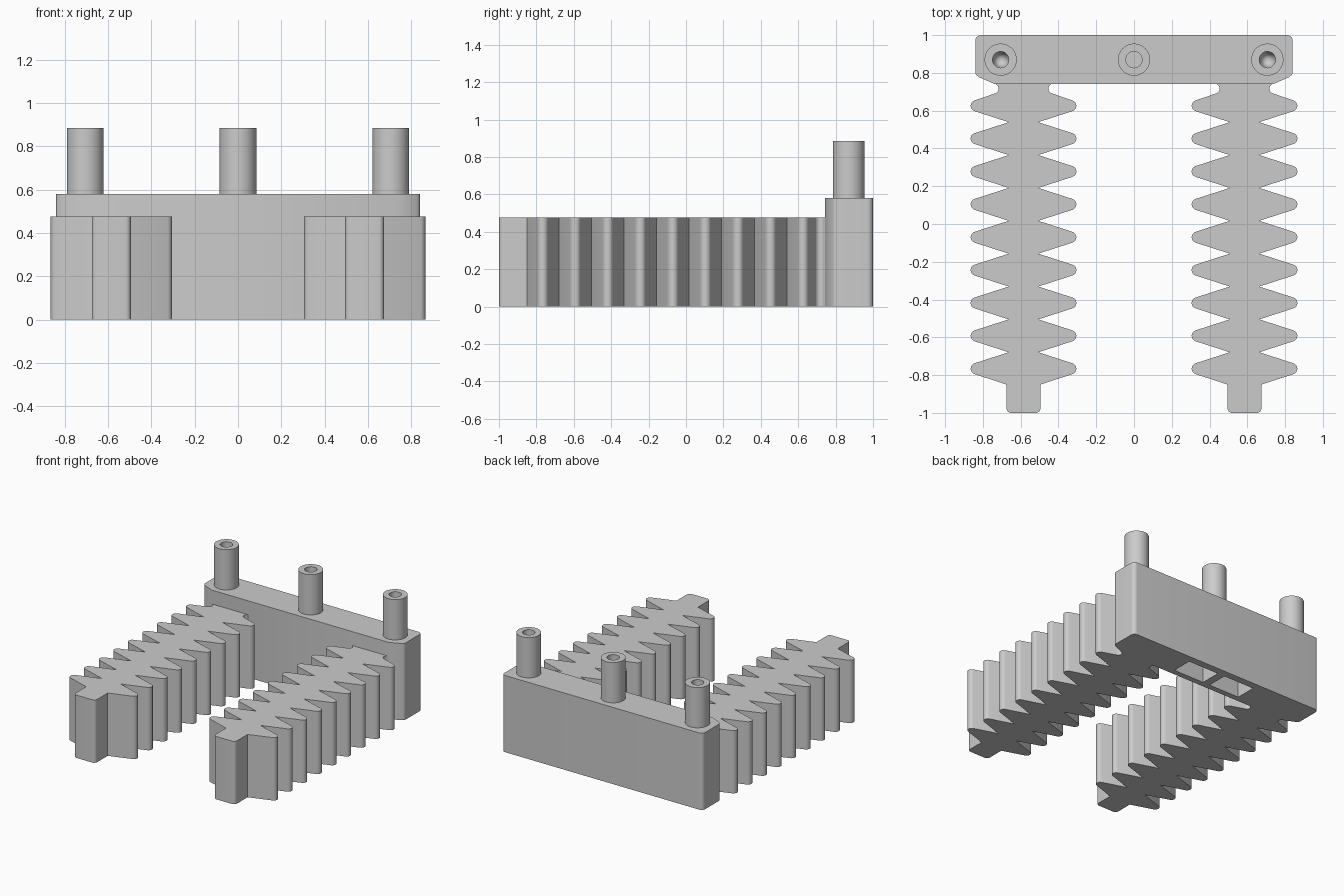
import bpy, bmesh
from math import radians, sin, cos, pi

if "Cube" in bpy.data.objects:
    bpy.data.objects.remove(bpy.data.objects["Cube"])

grey = bpy.data.materials.new("light grey")
grey.use_nodes = True
grey.diffuse_color = (0.6, 0.6, 0.6, 1)
grey.node_tree.nodes["Principled BSDF"].inputs["Base Color"].default_value = (0.6, 0.6, 0.6, 1)


def finish(name, bm):
    """Turn a bmesh into a named object with sharp-edge smooth shading."""
    bmesh.ops.recalc_face_normals(bm, faces=bm.faces)
    mesh = bpy.data.meshes.new(name)
    bm.to_mesh(mesh)
    bm.free()
    mesh.materials.append(grey)
    obj = bpy.data.objects.new(name, mesh)
    bpy.context.collection.objects.link(obj)
    return obj


def smooth(obj):
    bpy.ops.object.select_all(action='DESELECT')
    obj.select_set(True)
    bpy.context.view_layer.objects.active = obj
    bpy.ops.object.shade_smooth_by_angle(angle=radians(30))


def prism(name, outline, z0, z1):
    bm = bmesh.new()
    face = bm.faces.new([bm.verts.new((x, y, z0)) for x, y in outline])
    top = bmesh.ops.extrude_face_region(bm, geom=[face])["geom"]
    verts = [v for v in top if isinstance(v, bmesh.types.BMVert)]
    bmesh.ops.translate(bm, verts=verts, vec=(0, 0, z1 - z0))
    return finish(name, bm)


def arc(cx, cy, r, a0, a1, steps=8):
    angles = [radians(a0 + (a1 - a0) * i / steps) for i in range(steps + 1)]
    return [(cx + r * cos(a), cy + r * sin(a)) for a in angles]


def mirrored(half):
    """Close a right-hand half outline with its mirror image."""
    return half + [(-x, y) for x, y in reversed(half)]


def lathe(name, profile, x, y, sides=48):
    bm = bmesh.new()
    verts = [bm.verts.new((r, 0, z)) for r, z in profile]
    edges = [bm.edges.new(pair) for pair in zip(verts, verts[1:])]
    bmesh.ops.spin(bm, geom=verts + edges, axis=(0, 0, 1), cent=(0, 0, 0),
                   angle=2 * pi, steps=sides)
    bmesh.ops.remove_doubles(bm, verts=bm.verts, dist=0.0005)
    bmesh.ops.translate(bm, verts=bm.verts, vec=(x, y, 0))
    smooth(finish(name, bm))


# Rear block: chamfered front corners, rounded back corners
block = prism("rear_block", mirrored(
    [(0.74, 0.742), (0.82, 0.777)] + arc(0.815, 0.805, 0.025, -50, 0)
    + arc(0.81, 0.97, 0.03, 0, 90)), 0, 0.58)

# Two pockets in the underside of the block
for side in (-1, 1):
    xs = (side * 0.03, side * 0.29)
    cutter = prism("pocket_cutter", [(xs[0], 0.785), (xs[1], 0.785),
                                     (xs[1], 0.945), (xs[0], 0.945)], -0.1, 0.4)
    cutter.hide_render = True
    cut = block.modifiers.new("pocket", 'BOOLEAN')
    cut.operation = 'DIFFERENCE'
    cut.solver = 'EXACT'
    cut.object = cutter
    bpy.context.view_layer.objects.active = block
    bpy.ops.object.modifier_apply(modifier=cut.name)
    bpy.data.objects.remove(cutter)
smooth(block)

# Ribbed arms: end stub, nine rounded teeth with sharp valleys, neck at the block
PITCH, FIRST, TEETH = 0.174, -0.766, 9
half = arc(0.065, -0.975, 0.025, -90, 0) + [(0.09, -0.85)]
for i in range(TEETH):
    y = FIRST + i * PITCH
    half += arc(0.25, y, 0.03, -72, 72)
    if i < TEETH - 1:
        half.append((0.078, y + PITCH / 2))
half += arc(0.158, 0.716, 0.026, 252, 120)
half.append((0.15, 0.744))
for name, side in (("left_arm", 1), ("right_arm", -1)):
    outline = [(x + side * 0.585, y) for x, y in mirrored(half)]
    smooth(prism(name, outline, 0, 0.475))

# Hollow pegs: flat-bottomed in the middle, pointed bores at the sides
wall = [(0, 0.57), (0.085, 0.57), (0.085, 0.885), (0.043, 0.885)]
lathe("middle_peg", wall + [(0.043, 0.62), (0, 0.62)], 0, 0.87)
for name, side in (("left_peg", 1), ("right_peg", -1)):
    lathe(name, wall + [(0.043, 0.70), (0, 0.59)], side * 0.706, 0.87)
